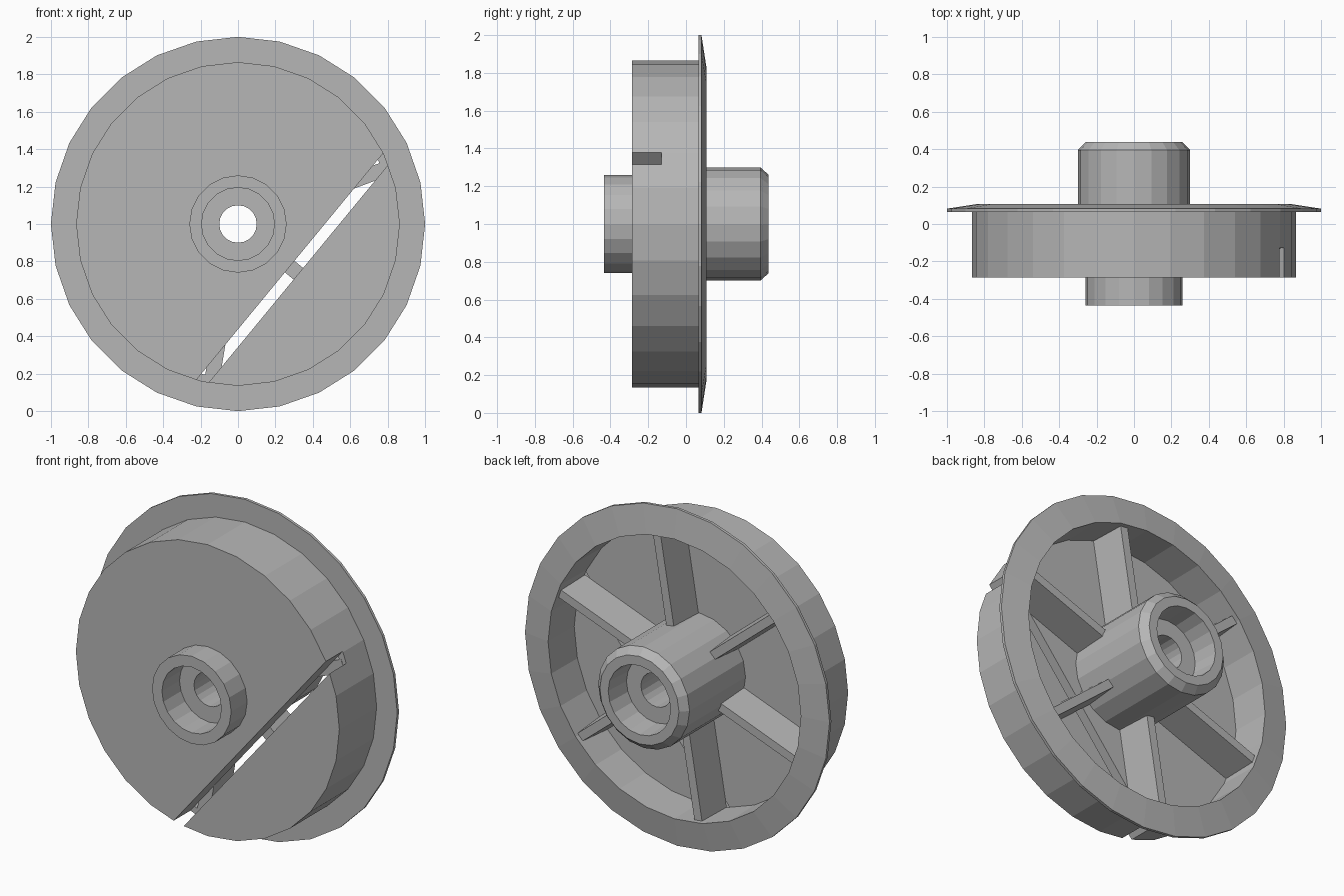
import bpy, bmesh, math
from mathutils import Matrix, Vector

cube = bpy.data.objects.get("Cube")
if cube:
    bpy.data.objects.remove(cube, do_unlink=True)

grey = bpy.data.materials.new("plain grey")
grey.use_nodes = True
colour = (0.47, 0.47, 0.47, 1)
grey.diffuse_color = colour
grey.node_tree.nodes["Principled BSDF"].inputs["Base Color"].default_value = colour

CENTRE = Vector((0, 0, 1))
FLOOR = -0.13        # back of the thick front disc
SLIT_ANGLE = -39.5   # direction from the axle to the middle of the slit


def finish(bm, name):
    bmesh.ops.recalc_face_normals(bm, faces=bm.faces)
    mesh = bpy.data.meshes.new(name)
    bm.to_mesh(mesh)
    bm.free()
    mesh.materials.append(grey)
    obj = bpy.data.objects.new(name, mesh)
    bpy.context.collection.objects.link(obj)
    return obj


def lathe(name, profile, sides):
    """Turn a closed (radius, y) profile around the axle."""
    bm = bmesh.new()
    rings = []
    for i in range(sides):
        a = math.tau * i / sides
        rings.append([bm.verts.new(CENTRE + Vector((r * math.cos(a), y, r * math.sin(a))))
                      for r, y in profile])
    n = len(profile)
    for i in range(sides):
        p, q = rings[i], rings[(i + 1) % sides]
        for j in range(n):
            k = (j + 1) % n
            bm.faces.new((p[j], p[k], q[k], q[j]))
    return finish(bm, name)


def radial_block(name, angle, x0, x1, front, back, front_width, back_width):
    """A block pointing away from the axle, its width tapering from front to back."""
    bm = bmesh.new()
    bmesh.ops.create_cube(bm, size=1)
    for v in bm.verts:
        at_front = v.co.y < 0
        width = front_width if at_front else back_width
        v.co = Vector((x1 if v.co.x > 0 else x0,
                       front if at_front else back,
                       math.copysign(width / 2, v.co.z)))
    turn = Matrix.Rotation(-math.radians(angle), 4, 'Y')
    bmesh.ops.transform(bm, matrix=Matrix.Translation(CENTRE) @ turn, verts=bm.verts)
    return finish(bm, name)


# Drum: front disc, side wall and sloped flange
drum = lathe("drum", [
    (0.24, -0.285), (0.865, -0.285), (0.865, 0.065), (1.0, 0.065),
    (1.0, 0.082), (0.83, 0.108), (0.825, FLOOR), (0.24, FLOOR)], 28)

# Slit across the disc and through the side wall
cutter = radial_block("slit_cutter", SLIT_ANGLE, 0.358, 0.418,
                      -0.4, FLOOR + 0.001, 2.2, 2.2)
cutter.hide_render = True
cut = drum.modifiers.new("slit", 'BOOLEAN')
cut.operation = 'DIFFERENCE'
cut.solver = 'EXACT'
cut.object = cutter
bpy.context.view_layer.objects.active = drum
bpy.ops.object.modifier_apply(modifier=cut.name)
bpy.data.objects.remove(cutter, do_unlink=True)

# Hub: counterbored at both ends, chamfered at the back
lathe("hub", [
    (0.1, -0.27), (0.195, -0.27), (0.195, -0.435), (0.26, -0.435),
    (0.26, -0.2), (0.3, -0.2), (0.3, 0.395), (0.26, 0.437),
    (0.205, 0.437), (0.195, 0.28), (0.1, 0.28)], 20)

# Ribs between hub and side wall
for i in range(6):
    radial_block(f"rib_{i + 1}", SLIT_ANGLE + 60 * i, 0.25, 0.835,
                 FLOOR - 0.001, 0.08, 0.08, 0.05)
